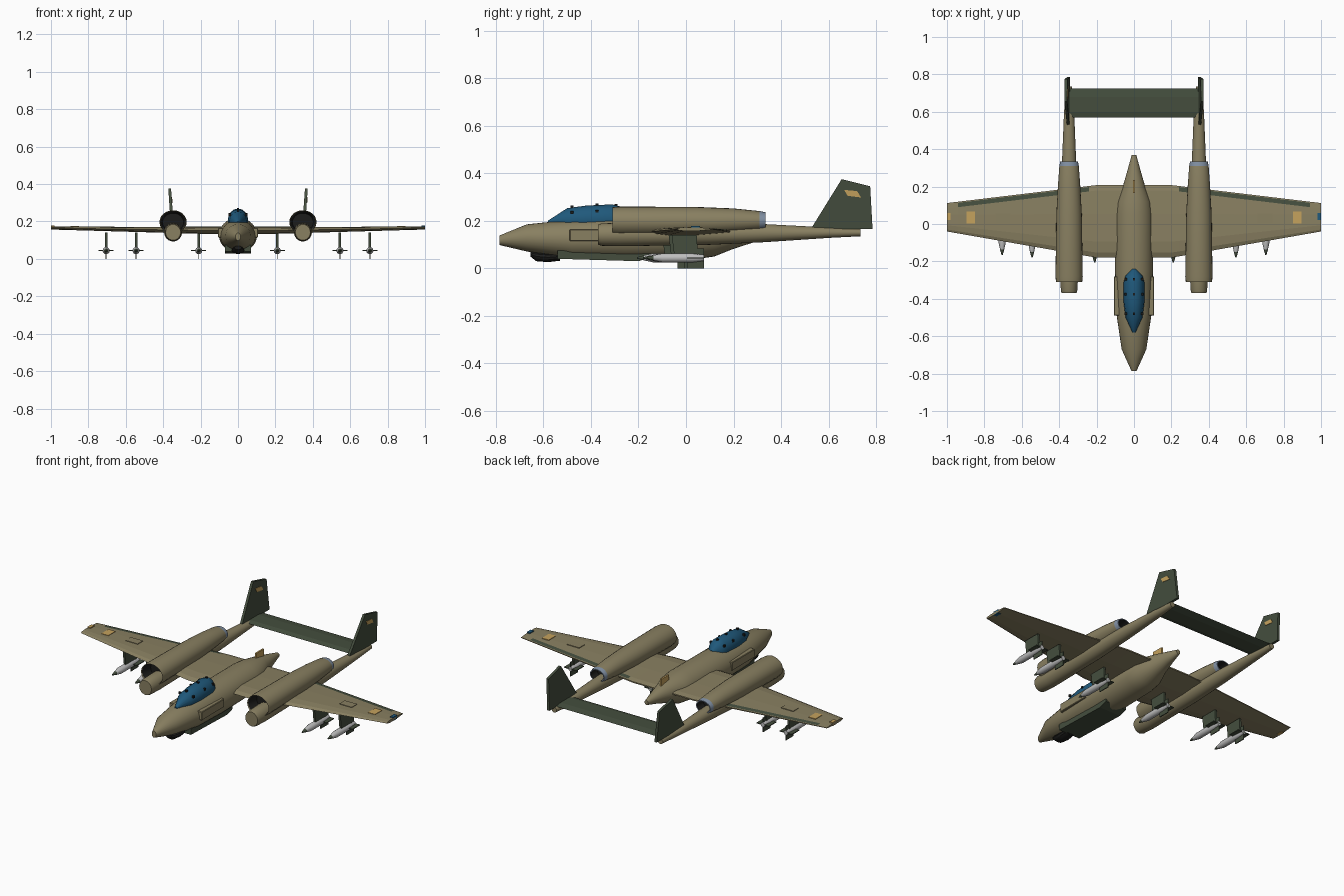
import bpy, bmesh, math
from mathutils import Vector

if "Cube" in bpy.data.objects:
    bpy.data.objects.remove(bpy.data.objects["Cube"])


def material(name, r, g, b):
    m = bpy.data.materials.new(name)
    m.use_nodes = True
    m.diffuse_color = (r, g, b, 1)
    bsdf = m.node_tree.nodes["Principled BSDF"]
    bsdf.inputs["Base Color"].default_value = (r, g, b, 1)
    bsdf.inputs["Roughness"].default_value = 0.7
    return m


TAN = material("olive_tan", 0.25, 0.215, 0.12)
GREEN = material("dark_green", 0.058, 0.076, 0.048)
BLUE = material("canopy_blue", 0.014, 0.1, 0.2)
BLACK = material("near_black", 0.012, 0.012, 0.011)
GREY = material("light_grey", 0.52, 0.52, 0.52)
ORANGE = material("marking_orange", 0.56, 0.36, 0.11)
STEEL = material("exhaust_steel", 0.22, 0.28, 0.37)


def finish(name, bm, mats, smooth=False):
    bmesh.ops.recalc_face_normals(bm, faces=bm.faces[:])
    me = bpy.data.meshes.new(name)
    bm.to_mesh(me)
    bm.free()
    for m in mats:
        me.materials.append(m)
    ob = bpy.data.objects.new(name, me)
    bpy.context.collection.objects.link(ob)
    if smooth:
        bpy.ops.object.select_all(action='DESELECT')
        ob.select_set(True)
        bpy.context.view_layer.objects.active = ob
        bpy.ops.object.shade_smooth_by_angle(angle=math.radians(32))
    return ob


def skin(bm, rings, seg_mat=None):
    """Join equal rings of points into a capped skin."""
    loops = [[bm.verts.new(p) for p in ring] for ring in rings]
    n = len(loops[0])
    for i, (a, b) in enumerate(zip(loops, loops[1:])):
        for j in range(n):
            f = bm.faces.new((a[j], a[(j + 1) % n], b[(j + 1) % n], b[j]))
            f.material_index = seg_mat(i, j) if seg_mat else 0
    for k, loop in ((0, loops[0]), (len(rings) - 2, loops[-1])):
        f = bm.faces.new(loop)
        f.material_index = seg_mat(k, -1) if seg_mat else 0


def tube(name, x, stations, mats, bands=None, n=24):
    """Body along y; each station is (y, centre z, half width, half height)."""
    bm = bmesh.new()
    turn = [2 * math.pi * k / n for k in range(n)]
    rings = [[(x + rx * math.cos(t), y, z + rz * math.sin(t)) for t in turn]
             for y, z, rx, rz in stations]
    skin(bm, rings, (lambda i, j: bands[i]) if bands else None)
    return finish(name, bm, mats, True)


def box(name, centre, size, mat, bevel=0.0):
    bm = bmesh.new()
    bmesh.ops.create_cube(bm, size=1)
    for v in bm.verts:
        v.co = Vector(c + p * s for c, p, s in zip(centre, v.co, size))
    if bevel:
        bmesh.ops.bevel(bm, geom=bm.edges[:], offset=bevel, segments=1, affect='EDGES')
    return finish(name, bm, [mat])


def slab(name, outline, x_of, thick, mat):
    """Upright plate from a (y, z) outline, with x given by height."""
    bm = bmesh.new()
    skin(bm, [[(x_of(z) + d, y, z) for y, z in outline] for d in (-thick / 2, thick / 2)])
    return finish(name, bm, [mat])


# Fuselage and canopy
tube("fuselage", 0, [
    (-.785, .118, .014, .02), (-.67, .128, .066, .057), (-.48, .122, .094, .083),
    (-.25, .126, .102, .092), (.05, .13, .1, .09), (.12, .132, .092, .082),
    (.2, .142, .06, .06), (.29, .146, .034, .035), (.37, .147, .012, .014)], [TAN], n=28)
canopy = [(-.58, .195, .008, .006), (-.5, .203, .045, .05), (-.42, .205, .055, .059),
          (-.31, .205, .055, .064), (-.275, .205, .045, .055), (-.24, .2, .012, .022)]
tube("canopy", 0, canopy, [BLUE], n=16)
for y, rz in ((-.48, .053), (-.375, .061), (-.295, .06)):
    for a in (35, 90, 145):
        t = math.radians(a)
        box("canopy_latch", (.054 * math.cos(t), y, .205 + rz * math.sin(t)),
            (.012, .012, .012), BLACK)
box("dorsal_blade", (0, .2, .212), (.01, .07, .045), ORANGE)
for s in (-1, 1):
    box("side_fairing", (s * .085, -.385, .14), (.044, .21, .05), TAN, .003)

# Belly fairing and nose sensor
slab("belly_fairing", [(-.54, .04), (-.2, .03), (-.15, .045), (-.15, .075), (-.54, .075)],
     lambda z: 0, .14, GREEN)
tube("nose_sensor", 0, [(-.655, .06, .02, .01), (-.63, .05, .032, .02),
                        (-.58, .046, .035, .02), (-.53, .05, .03, .018)], [BLACK], n=12)


# Wing
def wing_at(x):
    f = max(0, (abs(x) - .2) / .8)
    return -.18 + .14 * f, .208 - .096 * f, .152 + .013 * f, .036 - .02 * f


def wing_section(x):
    le, te, z, t = wing_at(x)
    c = te - le
    upper = [(le, 0), (le + .07 * c, .32), (le + .22 * c, .5), (le + .6 * c, .45),
             (te - .029, .3), (te - .006, .17), (te, .1)]
    lower = [(te, -.1), (le + .6 * c, -.45), (le + .22 * c, -.5), (le + .07 * c, -.32)]
    return [(x, y, z + h * t) for y, h in upper + lower]


span = [-1, -.94, -.24, -.2, .2, .24, .94, 1]
bm = bmesh.new()
skin(bm, [wing_section(x) for x in span],
     lambda i, j: 1 if i in (1, 5) and j == 4 else 0)
finish("wing", bm, [TAN, GREEN])
for s, light in ((-1, ORANGE), (1, BLUE)):
    _, _, z, t = wing_at(.87)
    box("wing_marking", (s * .872, .035, z + t / 2 - .001), (.045, .066, .006), ORANGE)
    _, _, z, t = wing_at(.7)
    box("wing_panel", (s * .7, .03, z + t / 2), (.08, .05, .005), TAN)
    box("wingtip_light", (s * .99, .04, .167), (.02, .036, .022), light)

# Booms, engine nacelles and fins
for s in (-1, 1):
    x = s * .347
    tube("tail_boom", x, [
        (-.37, .142, .04, .042), (-.355, .142, .044, .047), (-.28, .142, .048, .049),
        (.1, .145, .046, .046), (.33, .148, .038, .038), (.6, .15, .027, .022),
        (.735, .15, .016, .015)], [TAN])
    tube("engine_nacelle", x, [
        (-.24, .196, .056, .048), (-.305, .197, .067, .057), (-.31, .197, .07, .06),
        (-.28, .197, .073, .063), (.05, .198, .068, .06), (.2, .2, .06, .052),
        (.31, .2, .052, .041), (.335, .2, .047, .036), (.335, .2, .041, .031),
        (.28, .2, .038, .028)],
        [TAN, BLACK, STEEL], [1, 0, 0, 0, 0, 0, 2, 2, 1])

    def canted(z, s=s):
        return s * (.351 + .07 * (z - .17))

    slab("tail_fin", [(.525, .165), (.655, .375), (.775, .345), (.785, .165)],
         canted, .015, GREEN)
    slab("fin_marking", [(.665, .33), (.72, .325), (.737, .298), (.68, .305)],
         lambda z: canted(z) + .008, .004, ORANGE)
slab("tailplane", [(.57, .166), (.6, .174), (.68, .174), (.725, .168), (.68, .158), (.6, .158)],
     lambda z: 0, .69, GREEN)

# Underwing pylons and stores
for px, shift in ((.21, -.04), (.545, -.013), (.705, 0)):
    for s in (-1, 1):
        x = s * px
        slab("pylon", [(-.06 + shift, .14), (-.05 + shift, .058), (.05 + shift, .058),
                       (.045 + shift, .14)], lambda z: x, .013, GREEN)
        tube("store_body", x, [(y + shift, .044, r, r) for y, r in (
            (-.167, .003), (-.137, .011), (-.1, .019), (.03, .019), (.075, .013))],
            [GREY, GREEN], [1, 0, 0, 0], n=14)
        box("store_fin_upright", (x, .04 + shift, .042), (.005, .07, .084), GREEN)
        box("store_fin_level", (x, .04 + shift, .044), (.08, .07, .005), GREEN)
